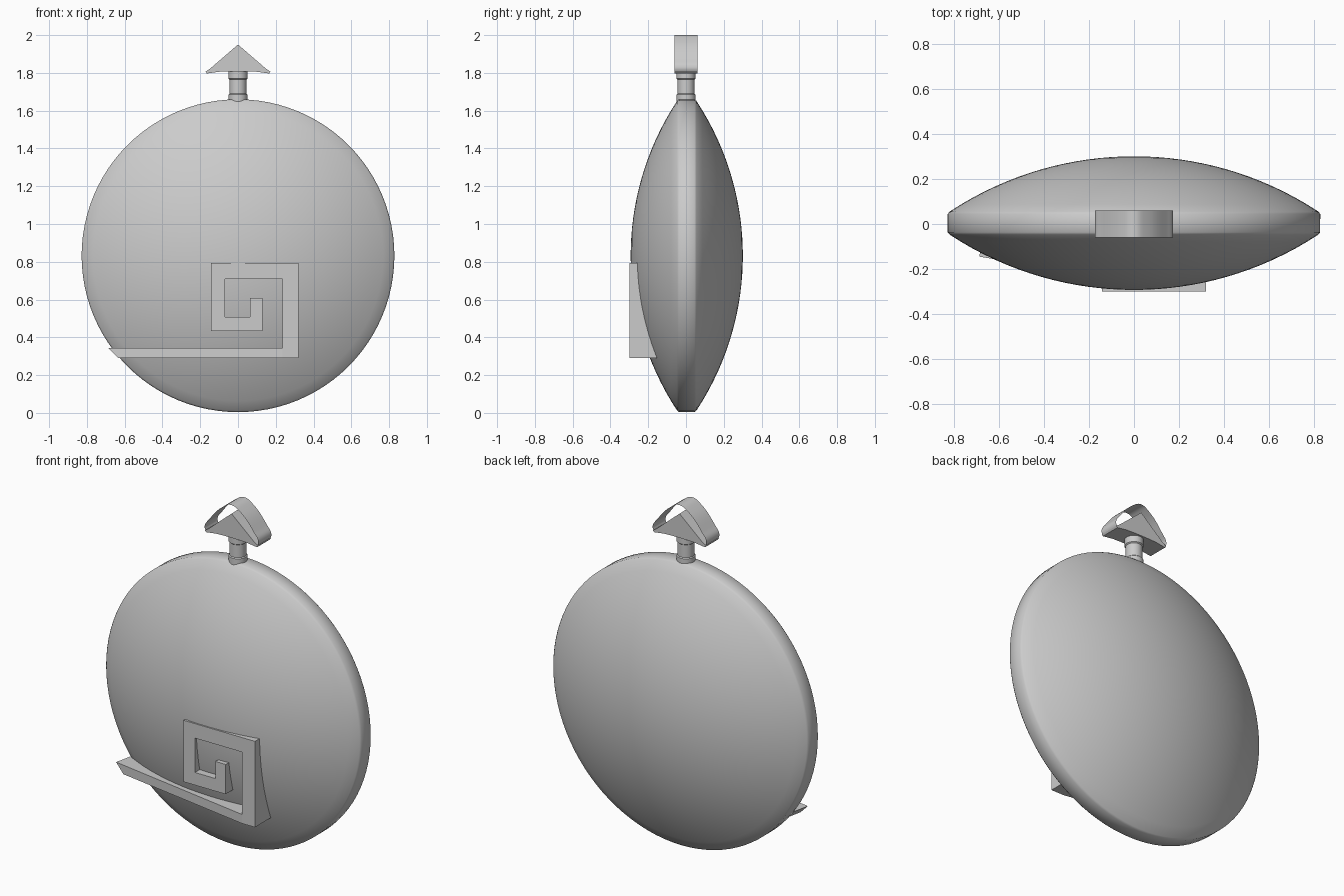
import bpy, bmesh, math
from mathutils import Matrix, Vector

if "Cube" in bpy.data.objects:
    bpy.data.objects.remove(bpy.data.objects["Cube"])

grey = bpy.data.materials.new("plain_grey")
grey.use_nodes = True
COLOUR = (0.6, 0.6, 0.6, 1)
grey.diffuse_color = COLOUR
grey.node_tree.nodes["Principled BSDF"].inputs["Base Color"].default_value = COLOUR


def finish(name, bm, smooth=None):
    bmesh.ops.remove_doubles(bm, verts=bm.verts, dist=1e-5)
    bmesh.ops.recalc_face_normals(bm, faces=bm.faces)
    mesh = bpy.data.meshes.new(name)
    bm.to_mesh(mesh)
    bm.free()
    obj = bpy.data.objects.new(name, mesh)
    bpy.context.collection.objects.link(obj)
    mesh.materials.append(grey)
    if smooth:
        shade(obj, smooth)
    return obj


def shade(obj, degrees):
    bpy.ops.object.select_all(action='DESELECT')
    obj.select_set(True)
    bpy.context.view_layer.objects.active = obj
    bpy.ops.object.shade_smooth_by_angle(angle=math.radians(degrees))


def lathe(name, profile, axis, centre, steps, smooth):
    """Spin (radius, height) pairs about an axis."""
    bm = bmesh.new()
    turn = Vector((0, 0, 1)).rotation_difference(Vector(axis)).to_matrix().to_4x4()
    place = Matrix.Translation(centre) @ turn
    verts = [bm.verts.new(place @ Vector((r, 0, h))) for r, h in profile]
    edges = [bm.edges.new(pair) for pair in zip(verts, verts[1:])]
    bmesh.ops.spin(bm, geom=verts + edges, cent=centre, axis=axis,
                   angle=math.tau, steps=steps)
    return finish(name, bm, smooth)


def prism(name, outline, front, back, smooth=None):
    """Extrude an (x, z) outline between two y functions of x."""
    bm = bmesh.new()
    a = [bm.verts.new((x, front(x), z)) for x, z in outline]
    b = [bm.verts.new((x, back(x), z)) for x, z in outline]
    bm.faces.new(a)
    bm.faces.new(b[::-1])
    for i in range(len(a)):
        j = (i + 1) % len(a)
        bm.faces.new((a[i], b[i], b[j], a[j]))
    return finish(name, bm, smooth)


# Lens-shaped body with a narrow flat rim
RADIUS, DEPTH, EDGE = 0.828, 0.297, 0.045
edge_r = RADIUS - 0.008
rise = DEPTH - EDGE - 0.006
sphere = (edge_r ** 2 + rise ** 2) / (2 * rise)
half = []
for i in range(17):
    r = edge_r * i / 16
    half.append((r, DEPTH - sphere + math.sqrt(sphere ** 2 - r ** 2)))
half.append((RADIUS, EDGE - 0.004))
profile = half + [(r, -h) for r, h in reversed(half)]
lathe("lens_body", profile, (0, 1, 0), (0, 0.004, 0.832), 96, 60)

# Square spiral raised on the front
spiral = [(.235, .344), (.235, .709), (-.069, .709), (-.069, .508),
          (.0635, .508), (.0635, .608), (.13, .608), (.13, .434),
          (-.143, .434), (-.143, .794), (.32, .794), (.32, .291), (.235, .291)]
FRONT = -0.3
prism("spiral", spiral, lambda x: FRONT, lambda x: -0.1)

# Tail of the spiral, slanting back to the rim
tail = [(.235, .344), (-.688, .344), (-.635, .291), (.235, .291)]
tail_obj = prism("spiral_tail", tail,
                 lambda x: FRONT + (0.235 - x) * 0.168,
                 lambda x: -0.1 + (0.235 - x) * 0.07)
for v in tail_obj.data.vertices:
    if v.co.x < -0.5 and v.co.y > -0.1:
        v.co.x += 0.023

# Stem with slight collars
lathe("stem", [(0, 1.62), (.05, 1.62), (.05, 1.685), (.045, 1.69), (.045, 1.765),
               (.051, 1.77), (.051, 1.815), (0, 1.815)], (0, 0, 1), (0, 0, 0), 32, 40)

# Triangular crown with a shallow arched base
right = [(.045, 1.808), (.1, 1.806), (.165, 1.797), (.172, 1.806), (.145, 1.825)]
crown = right + [(0, 1.95)] + [(-x, z) for x, z in reversed(right)]
prism("crown", crown, lambda x: -0.06, lambda x: 0.06, 30)

# Thin rounded band arching over the crown
side = [(.165, 1.797), (.174, 1.83), (.145, 1.878), (.055, 1.975)]
path = side + [(0, 2.0)] + [(-x, z) for x, z in reversed(side)]
curve = bpy.data.curves.new("crown_band", 'CURVE')
curve.dimensions = '2D'
curve.fill_mode = 'NONE'
curve.extrude = 0.06
curve.resolution_u = 8
spline = curve.splines.new('BEZIER')
spline.bezier_points.add(len(path) - 1)
for point, (x, z) in zip(spline.bezier_points, path):
    point.co = (x, z, 0)
    point.handle_left_type = point.handle_right_type = 'AUTO'
band = bpy.data.objects.new("crown_band", curve)
bpy.context.collection.objects.link(band)
band.rotation_euler.x = math.pi / 2
curve.materials.append(grey)
bpy.ops.object.select_all(action='DESELECT')
band.select_set(True)
bpy.context.view_layer.objects.active = band
bpy.ops.object.convert(target='MESH')
shade(bpy.context.object, 40)
